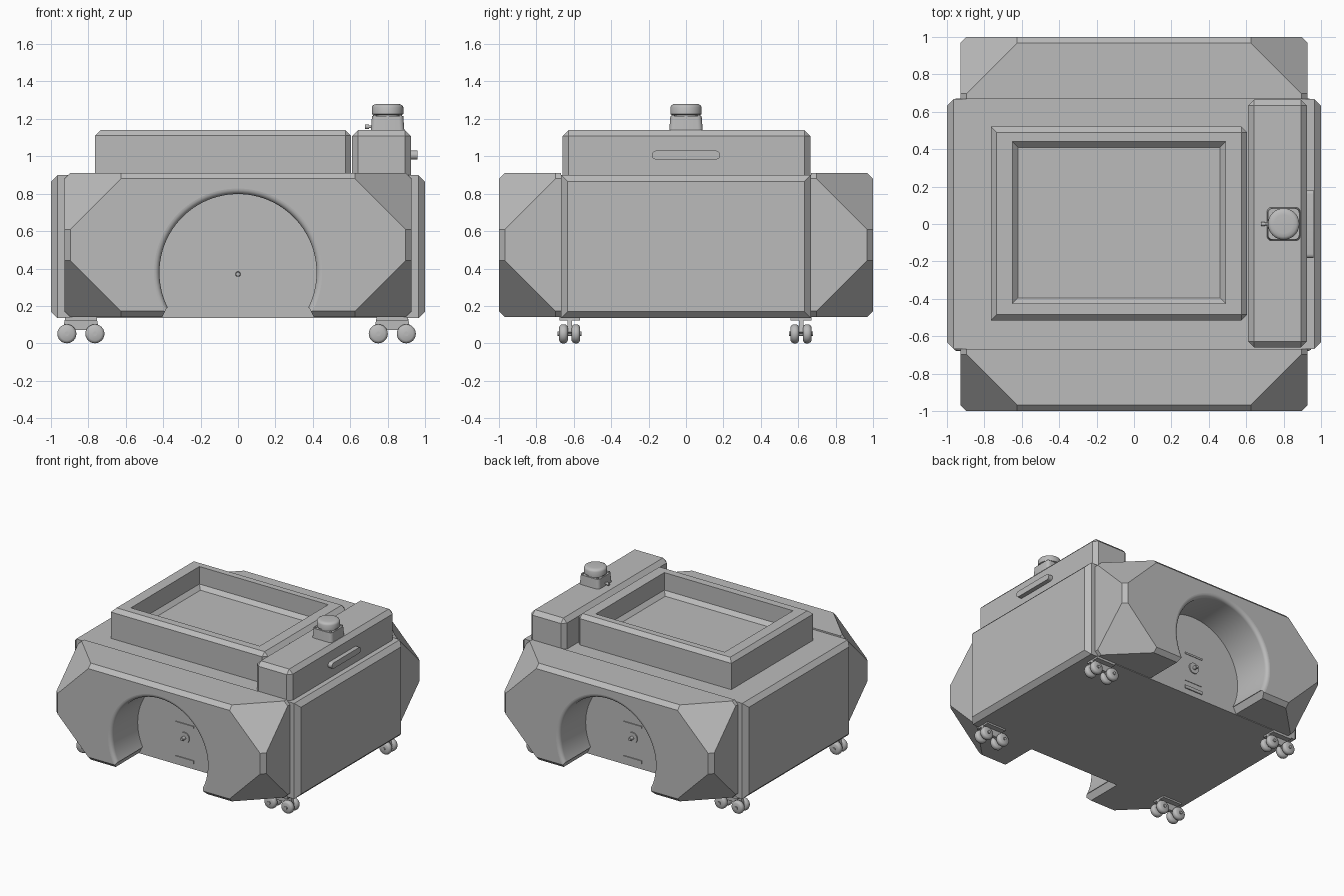
import bpy, bmesh, math
from mathutils import Vector, Matrix

cube = bpy.data.objects.get("Cube")
if cube:
    bpy.data.objects.remove(cube, do_unlink=True)

GREY = (0.5, 0.5, 0.5, 1)
grey = bpy.data.materials.new("plain grey")
grey.use_nodes = True
grey.diffuse_color = GREY
grey.node_tree.nodes["Principled BSDF"].inputs["Base Color"].default_value = GREY


def finish(name, bm, smooth=False):
    bmesh.ops.recalc_face_normals(bm, faces=bm.faces)
    mesh = bpy.data.meshes.new(name)
    bm.to_mesh(mesh)
    bm.free()
    mesh.materials.append(grey)
    ob = bpy.data.objects.new(name, mesh)
    bpy.context.collection.objects.link(ob)
    if smooth:
        smooth_angle(ob)
    return ob


def smooth_angle(ob, degrees=35):
    bpy.ops.object.select_all(action="DESELECT")
    ob.select_set(True)
    bpy.context.view_layer.objects.active = ob
    bpy.ops.object.shade_smooth_by_angle(angle=math.radians(degrees))


def box_bm(lo, hi):
    lo, hi = Vector(lo), Vector(hi)
    bm = bmesh.new()
    bmesh.ops.create_cube(bm, size=1)
    for v in bm.verts:
        v.co = Vector((v.co[i] + 0.5) * (hi[i] - lo[i]) + lo[i] for i in range(3))
    return bm


def chamfer(bm, rule, width, segments=1):
    # rule receives the direction of the edge from the box centre
    edges = [e for e in bm.edges if rule((e.verts[0].co + e.verts[1].co) / 2)]
    bmesh.ops.bevel(bm, geom=edges, offset=width, segments=segments,
                    affect="EDGES", profile=0.5)


def box(name, lo, hi, width=0, rule=lambda m: True, segments=1):
    bm = box_bm(lo, hi)
    if width:
        chamfer(bm, rule, width, segments)
    return finish(name, bm, segments > 1)


def lathe(name, profile, centre, axis="Z", sides=32):
    # profile holds (radius, height along the axis) pairs
    bm = bmesh.new()
    rings = []
    for r, h in profile:
        rings.append([bm.verts.new((r * math.cos(a), r * math.sin(a), h))
                      for a in (math.tau * i / sides for i in range(sides))])
    for a, b in zip(rings, rings[1:]):
        for i in range(sides):
            j = (i + 1) % sides
            bm.faces.new((a[i], a[j], b[j], b[i]))
    bm.faces.new(rings[0])
    bm.faces.new(rings[-1])
    turn = {"Z": Matrix(), "Y": Matrix.Rotation(-math.pi / 2, 4, "X"),
            "X": Matrix.Rotation(math.pi / 2, 4, "Y")}[axis]
    bm.transform(Matrix.Translation(centre) @ turn)
    return finish(name, bm, True)


def prism(name, outline, y0, y1):
    # outline holds (x, z) pairs
    bm = bmesh.new()
    face = bm.faces.new([bm.verts.new((x, y0, z)) for x, z in outline])
    out = bmesh.ops.extrude_face_region(bm, geom=[face])["geom"]
    bmesh.ops.translate(bm, vec=(0, y1 - y0, 0),
                        verts=[v for v in out if isinstance(v, bmesh.types.BMVert)])
    return finish(name, bm)


def cut(target, cutter):
    mod = target.modifiers.new("cut", "BOOLEAN")
    mod.operation, mod.solver, mod.object = "DIFFERENCE", "EXACT", cutter
    graph = bpy.context.evaluated_depsgraph_get()
    mesh = bpy.data.meshes.new_from_object(target.evaluated_get(graph))
    target.modifiers.clear()
    target.data = mesh
    bpy.data.objects.remove(cutter, do_unlink=True)


# Main body with chamfered side panels
box("body", (-1, -0.668, 0.135), (1, 0.668, 0.9), 0.035, lambda m: abs(m.x) > 0.95)


def end_cover(side, name):
    ys = sorted((side * 0.667, side))
    bm = box_bm((-0.928, ys[0], 0.14), (0.928, ys[1], 0.912))
    chamfer(bm, lambda m: abs(m.y) > 0.7, 0.032)
    # Large slanted cuts at the four outer corners
    for sx in (-1, 1):
        for sz, z in ((-1, 0.14), (1, 0.912)):
            n = Vector((sx, side, sz))
            point = Vector((sx * 0.928, side, z)) - n * 0.335 / 3
            res = bmesh.ops.bisect_plane(
                bm, geom=bm.verts[:] + bm.edges[:] + bm.faces[:], dist=1e-5,
                plane_co=point, plane_no=n, clear_outer=True)
            rim = [e for e in res["geom_cut"] if isinstance(e, bmesh.types.BMEdge)]
            bmesh.ops.holes_fill(bm, edges=rim, sides=0)
    cover = finish(name, bm)
    # Round arch with a softly flared mouth and a splayed foot
    mouth = [(0.42, 0.6)]
    for i in range(7):
        a = math.pi / 2 * i / 6
        mouth.append((0.42 + 0.03 * (1 - math.cos(a)), 0.97 + 0.03 * math.sin(a)))
    mouth.append((0.45, 1.1))
    cut(cover, lathe("arch_cutter", [(r, side * h) for r, h in mouth],
                     (0, 0, 0.378), "Y", 96))
    cut(cover, prism("foot_cutter", [(-0.415, 0.12), (0.415, 0.12),
                                     (0.38, 0.19), (-0.38, 0.19)],
                     side * 0.6, side * 1.1))
    smooth_angle(cover, 30)

    # Docking plate, knob and slots at the back of the arch
    def plate(label, x, z0, z1, depth):
        y = sorted((side * 0.66, side * (0.668 + depth)))
        box(name + label, (-x, y[0], z0), (x, y[1], z1))
    plate("_dock_plate", 0.08, 0.245, 0.465, 0.004)
    plate("_dock_lip", 0.08, 0.465, 0.48, 0.008)
    plate("_dock_slot", 0.08, 0.18, 0.205, 0.008)
    lathe(name + "_dock_knob",
          [(r, side * h) for r, h in ((0.043, 0.66), (0.043, 0.68), (0.014, 0.68),
                                      (0.014, 0.71), (0.01, 0.715))],
          (0, 0, 0.37), "Y")


end_cover(-1, "front_cover")
end_cover(1, "back_cover")

# Top tray with a recessed floor
bm = box_bm((-0.765, -0.515, 0.89), (0.605, 0.52, 1.14))
chamfer(bm, lambda m: m.z > 1.1 or (m.x > 0.5 and m.z > 0.95), 0.03)
tray = finish("tray", bm)
bm = box_bm((-0.65, -0.425, 0.97), (0.49, 0.44, 1.3))
chamfer(bm, lambda m: m.z < 1, 0.03)
cut(tray, finish("tray_cutter", bm))

# Raised side console and its rounded handle
box("console", (0.61, -0.66, 0.89), (0.925, 0.665, 1.14), 0.032, lambda m: m.z > 1
    or (m.x < 0.7 and abs(m.y) > 0.5 and m.z > 0.9))
bm = box_bm((0.92, -0.183, 0.983), (0.96, 0.183, 1.03))
chamfer(bm, lambda m: abs(m.y) > 0.18 and abs(m.x - 0.94) < 0.01, 0.023, 6)
finish("console_handle", bm, True)

# Sensor turret
SX = 0.8
bm = box_bm((SX - 0.09, -0.09, 1.13), (SX + 0.09, 0.09, 1.215))
for v in bm.verts:
    if v.co.z > 1.2:
        v.co.x = SX + (v.co.x - SX) * 0.93
        v.co.y *= 0.93
chamfer(bm, lambda m: 1.15 < m.z < 1.2, 0.025, 4)
finish("sensor_base", bm, True)
lathe("sensor_head", [(0.076, 1.2), (0.076, 1.222), (0.084, 1.225), (0.084, 1.262),
                      (0.079, 1.272), (0.068, 1.278), (0.05, 1.28)], (SX, 0, 0), sides=48)
lathe("sensor_plug", [(0.012, 0.68), (0.012, 0.7), (0.007, 0.7), (0.007, 0.72)],
      (0, 0, 1.158), "X", 16)
for sx in (-1, 1):
    for sy in (-1, 1):
        lathe("sensor_screw", [(0.009, 1.2), (0.009, 1.222)],
              (SX + sx * 0.068, sy * 0.068, 0), sides=12)

# Four casters, each with two axles of twin wheels
for cx in (-0.84, 0.825):
    for cy in (-0.622, 0.615):
        box("caster_plate", (cx - 0.085, cy - 0.055, 0.122), (cx + 0.085, cy + 0.055, 0.14))
        prism("caster_bracket", [(cx - 0.085, 0.13), (cx + 0.085, 0.13), (cx + 0.1, 0.06),
                                 (cx + 0.07, 0.04), (cx + 0.035, 0.07),
                                 (cx - 0.035, 0.07), (cx - 0.07, 0.04),
                                 (cx - 0.1, 0.06)], cy - 0.012, cy + 0.012)
        for dx in (-0.075, 0.075):
            lathe("caster_axle", [(0.012, -0.064), (0.012, 0.064)],
                  (cx + dx, cy, 0.051), "Y", 16)
            for dy in (-0.033, 0.033):
                lathe("caster_wheel", [(0.036, -0.023), (0.046, -0.017), (0.051, -0.007),
                                       (0.051, 0.007), (0.046, 0.017), (0.036, 0.023)],
                      (cx + dx, cy + dy, 0.051), "Y", 24)
